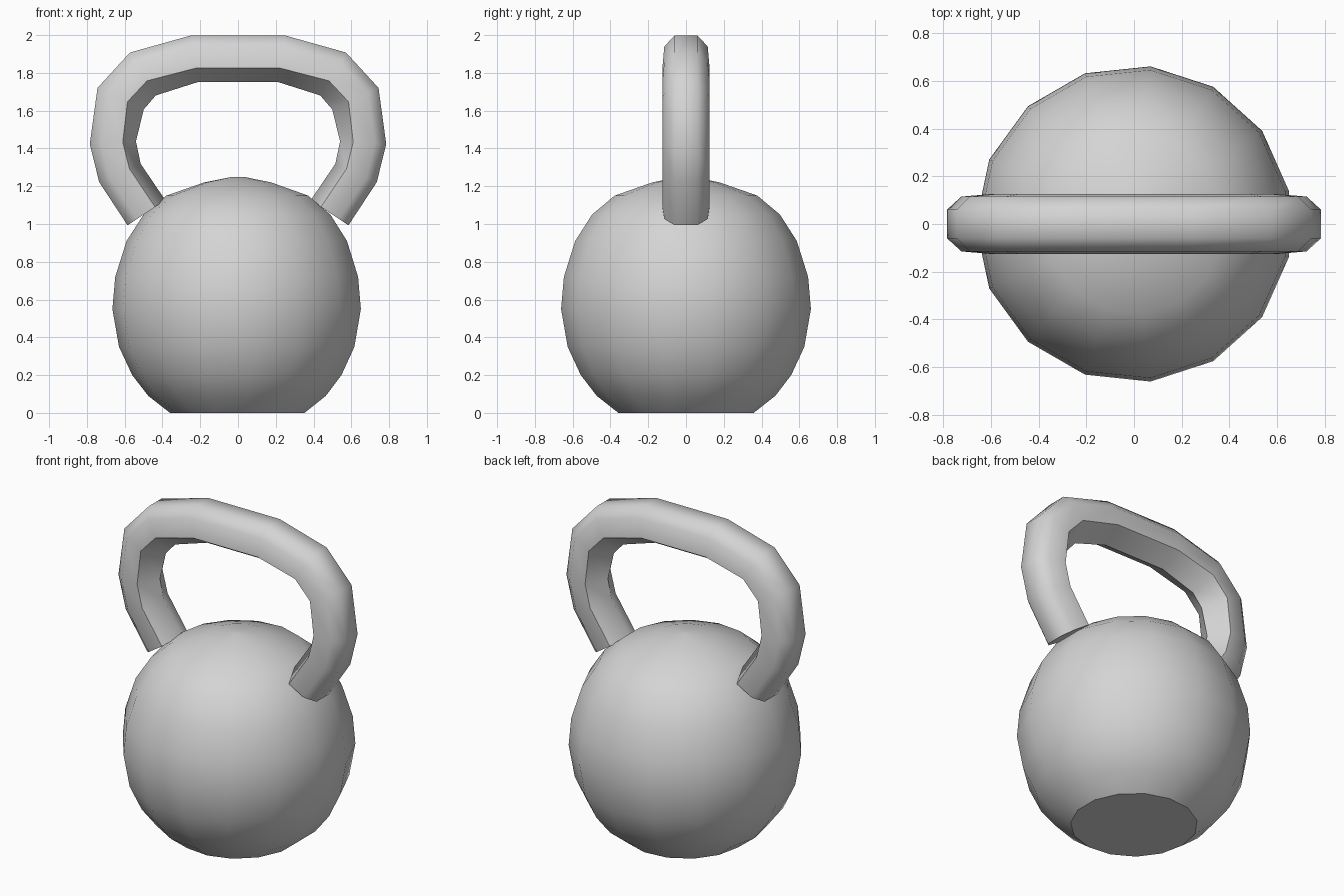
import bpy, bmesh
from math import sin, cos, pi, radians
from mathutils import Vector

cube = bpy.data.objects.get("Cube")
if cube:
    bpy.data.objects.remove(cube, do_unlink=True)

# Plain cast grey
grey = bpy.data.materials.new("cast_grey")
grey.use_nodes = True
colour = (0.66, 0.66, 0.66, 1)
grey.diffuse_color = colour
grey.node_tree.nodes["Principled BSDF"].inputs["Base Color"].default_value = colour


def skin_rings(name, rings, angle):
    """Join closed rings of points into a capped, smooth shaded mesh."""
    bm = bmesh.new()
    loops = [[bm.verts.new(p) for p in ring] for ring in rings]
    for a, b in zip(loops, loops[1:]):
        n = len(a)
        for i in range(n):
            j = (i + 1) % n
            bm.faces.new((a[i], a[j], b[j], b[i]))
    bm.faces.new(loops[0])
    bm.faces.new(loops[-1])
    bmesh.ops.recalc_face_normals(bm, faces=bm.faces)
    mesh = bpy.data.meshes.new(name)
    bm.to_mesh(mesh)
    bm.free()
    mesh.materials.append(grey)
    obj = bpy.data.objects.new(name, mesh)
    bpy.context.collection.objects.link(obj)
    bpy.ops.object.select_all(action='DESELECT')
    obj.select_set(True)
    bpy.context.view_layer.objects.active = obj
    bpy.ops.object.shade_smooth_by_angle(angle=radians(angle))


# Ball: lathed profile (radius, height) with a flat base
SIDES = 15
profile = [(0.36, 0), (0.475, 0.09), (0.56, 0.2), (0.63, 0.35), (0.665, 0.55),
           (0.65, 0.72), (0.59, 0.91), (0.5, 1.05), (0.38, 1.15), (0.18, 1.22),
           (0.03, 1.25)]
skin_rings("ball", [[(r * sin(2 * pi * (i + 0.25) / SIDES), r * cos(2 * pi * (i + 0.25) / SIDES), z)
                     for i in range(SIDES)] for r, z in profile], 36)

# Handle: seven-sided section with an inner ridge, swept along a mirrored arch
# (x, z, ridge depth)
half = [(0.485, 1.06, 0.12), (0.625, 1.27, 0.12), (0.665, 1.43, 0.125),
        (0.635, 1.67, 0.15), (0.51, 1.805, 0.145), (0.23, 1.88, 0.13)]
path = [(Vector((-x, 0, z)), d) for x, z, d in half]
path += [(Vector((x, 0, z)), d) for x, z, d in reversed(half)]
points = [p for p, d in path]
rings = []
for k, (p, ridge) in enumerate(path):
    before = (p - points[max(k - 1, 0)]).normalized()
    after = (points[min(k + 1, len(points) - 1)] - p).normalized()
    along = (before + after).normalized()
    outward = Vector((-along.z, 0, along.x))
    side = [(0.12, 0.06), (0.06, 0.115), (-0.055, 0.125)]
    section = side + [(-ridge, 0)] + [(o, -y) for o, y in reversed(side)]
    rings.append([p + outward * o + Vector((0, y, 0)) for o, y in section])
skin_rings("handle", rings, 55)
